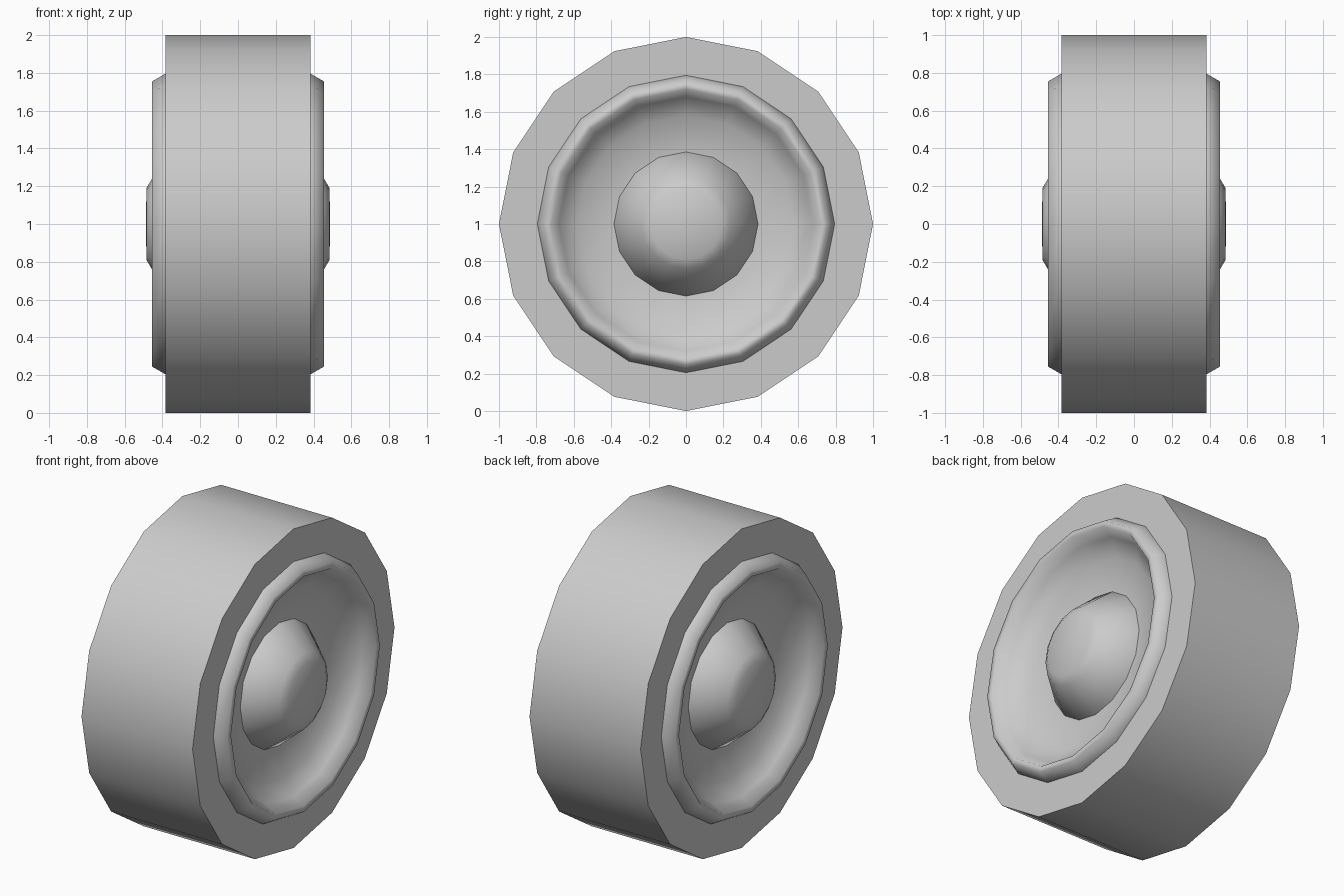
import bpy, bmesh, math

if "Cube" in bpy.data.objects:
    bpy.data.objects.remove(bpy.data.objects["Cube"])

SIDES = 16

grey = bpy.data.materials.new("light_grey")
grey.use_nodes = True
grey.diffuse_color = (0.6, 0.6, 0.6, 1)
grey.node_tree.nodes["Principled BSDF"].inputs["Base Color"].default_value = (0.6, 0.6, 0.6, 1)


def lathe(name, half, angle, closed=False):
    """Turn a mirrored (radius, x) half profile about the axle."""
    points = half + [(r, -x) for r, x in reversed(half)]
    bm = bmesh.new()
    verts = [bm.verts.new((x, 0, 1 + r)) for r, x in points]
    pairs = list(zip(verts, verts[1:]))
    if closed:
        pairs.append((verts[-1], verts[0]))
    edges = [bm.edges.new(p) for p in pairs]
    bmesh.ops.spin(bm, geom=verts + edges, cent=(0, 0, 1), axis=(1, 0, 0),
                   angle=math.tau, steps=SIDES, use_duplicate=False)
    bmesh.ops.remove_doubles(bm, verts=bm.verts, dist=0.0005)
    bmesh.ops.recalc_face_normals(bm, faces=bm.faces)
    mesh = bpy.data.meshes.new(name)
    bm.to_mesh(mesh)
    bm.free()
    mesh.materials.append(grey)
    obj = bpy.data.objects.new(name, mesh)
    bpy.context.collection.objects.link(obj)
    bpy.ops.object.select_all(action="DESELECT")
    obj.select_set(True)
    bpy.context.view_layer.objects.active = obj
    bpy.ops.object.shade_smooth_by_angle(angle=math.radians(angle))
    return obj


# Tyre: square-shouldered tube
lathe("tyre", [(0.72, 0.385), (1, 0.385)], 35, closed=True)

# Wheel disc: raised rim ring around a shallow dish
lathe("wheel_disc", [(0, 0.27), (0.385, 0.285), (0.58, 0.315), (0.68, 0.385),
                     (0.72, 0.455), (0.755, 0.455), (0.795, 0.385)], 65)

# Hub: low dome on both sides
lathe("hub", [(0, 0.487), (0.19, 0.485), (0.24, 0.455), (0.385, 0.285), (0.385, 0.25)], 55)
